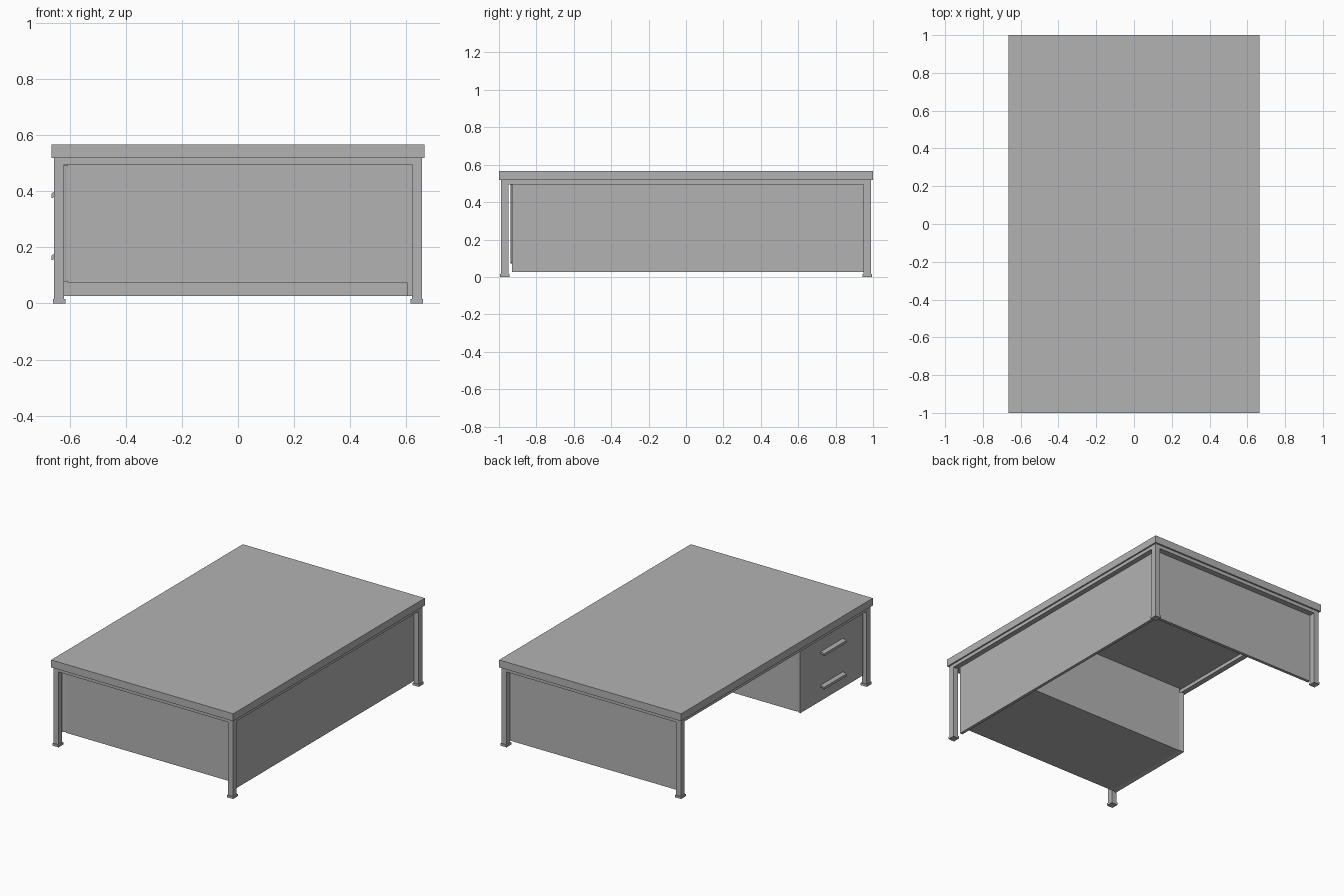
import bpy, bmesh

if "Cube" in bpy.data.objects:
    bpy.data.objects.remove(bpy.data.objects["Cube"])

grey = bpy.data.materials.new("desk_grey")
grey.diffuse_color = (0.45, 0.45, 0.45, 1)
grey.use_nodes = True
grey.node_tree.nodes["Principled BSDF"].inputs["Base Color"].default_value = grey.diffuse_color


def prism(name, profile, y0, y1):
    """Extrude an (x, z) profile from y0 to y1."""
    bm = bmesh.new()
    face = bm.faces.new([bm.verts.new((x, y0, z)) for x, z in profile])
    ext = bmesh.ops.extrude_face_region(bm, geom=[face])
    verts = [g for g in ext["geom"] if isinstance(g, bmesh.types.BMVert)]
    bmesh.ops.translate(bm, verts=verts, vec=(0, y1 - y0, 0))
    bmesh.ops.recalc_face_normals(bm, faces=bm.faces)
    mesh = bpy.data.meshes.new(name)
    bm.to_mesh(mesh)
    bm.free()
    mesh.materials.append(grey)
    obj = bpy.data.objects.new(name, mesh)
    bpy.context.collection.objects.link(obj)
    return obj


def box(name, x, y, z):
    """Box from (min, max) ranges on each axis."""
    return prism(name, [(x[0], z[0]), (x[1], z[0]), (x[1], z[1]), (x[0], z[1])], *y)


# Table top
box("table_top", (-0.665, 0.665), (-1, 1), (0.518, 0.567))

# Legs with foot pads
for sx, nx in ((-1, "left"), (1, "right")):
    for sy, ny in ((-1, "front"), (1, "back")):
        for part, hx, hy, z in (("leg", 0.0175, 0.0195, (0.015, 0.518)),
                                ("foot", 0.0225, 0.0245, (0, 0.015))):
            cx, cy = sx * 0.6375, sy * 0.9695
            box(f"{ny}_{nx}_{part}", (cx - hx, cx + hx), (cy - hy, cy + hy), z)

# Rails joining the leg tops
for s, n in ((-1, "left"), (1, "right")):
    box(f"{n}_rail", sorted((s * 0.62, s * 0.655)), (-0.95, 0.95), (0.495, 0.518))
for s, n in ((-1, "front"), (1, "back")):
    box(f"{n}_rail", (-0.62, 0.62), sorted((s * 0.95, s * 0.989)), (0.495, 0.518))

# Modesty panels on the right side and back
box("right_panel", (0.602, 0.621), (-0.93, 0.95), (0.027, 0.518))
box("back_panel", (-0.62, 0.602), (0.93, 0.95), (0.027, 0.518))

# Drawer cabinet with its slightly flared front board
box("drawer_cabinet", (-0.607, 0.602), (-0.93, -0.287), (0.075, 0.518))
front = box("drawer_front", (-0.637, -0.607), (-0.937, -0.281), (0.073, 0.497))
for v in front.data.vertices:
    if v.co.x > -0.62:
        v.co.y += 0.007 if v.co.y < -0.6 else -0.006
        v.co.z += 0.007 if v.co.z < 0.3 else -0.007

# Drawer handles: hooked bars
for i, z in enumerate((0.155, 0.376)):
    prism(f"drawer_handle_{i + 1}",
          [(-0.635, z + 0.022), (-0.655, z + 0.022), (-0.664, z + 0.016), (-0.664, z),
           (-0.659, z), (-0.654, z + 0.01), (-0.635, z + 0.01)], -0.725, -0.492)
